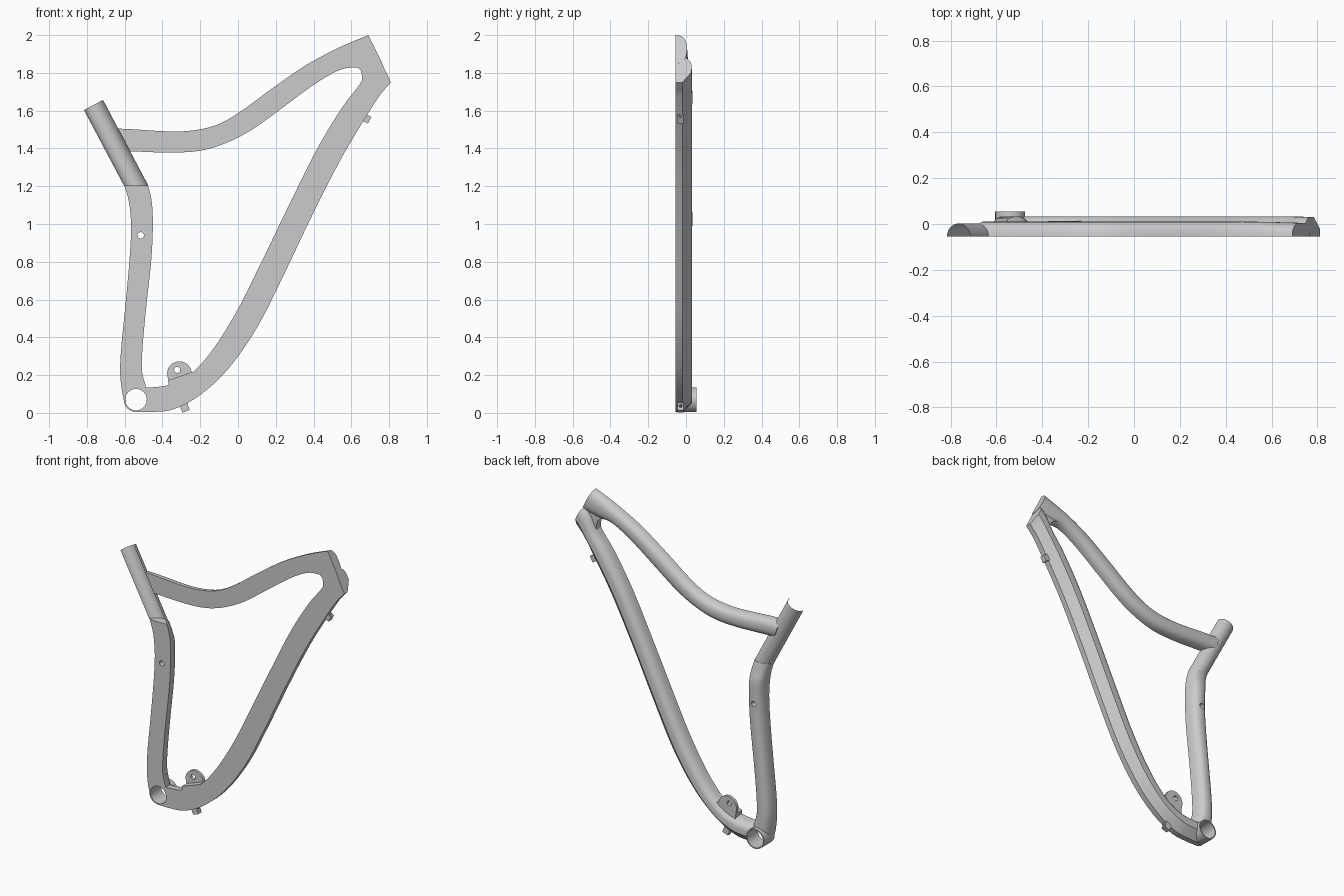
import bpy, bmesh, math
from mathutils import Vector, Matrix

if "Cube" in bpy.data.objects:
    bpy.data.objects.remove(bpy.data.objects["Cube"])

Y0 = -0.055  # plane on which the frame is cut in half


def finish(name, bm, smooth=True, fix=True):
    if fix:
        bmesh.ops.recalc_face_normals(bm, faces=bm.faces)
    me = bpy.data.meshes.new(name)
    bm.to_mesh(me)
    bm.free()
    ob = bpy.data.objects.new(name, me)
    bpy.context.collection.objects.link(ob)
    if smooth:
        shade(ob)
    return ob


def shade(ob):
    bpy.ops.object.select_all(action='DESELECT')
    ob.select_set(True)
    bpy.context.view_layer.objects.active = ob
    bpy.ops.object.shade_smooth_by_angle(angle=math.radians(30))


def spline(pts, n=5):
    # Catmull-Rom through tuples of any length
    p = [Vector(a) for a in pts]
    p = [2 * p[0] - p[1]] + p + [2 * p[-1] - p[-2]]
    out = []
    for i in range(1, len(p) - 2):
        a, b, c, d = p[i - 1:i + 3]
        for k in range(n):
            t = k / n
            out.append(0.5 * (2 * b + (c - a) * t + (2 * a - 5 * b + 4 * c - d) * t * t
                              + (3 * b - a - 3 * c + d) * t ** 3))
    return out + [p[-2]]


def tube(name, stations, section):
    # station: (x, z) on one edge, (x, z) on the other edge, back y
    bm = bmesh.new()
    rings = []
    for x1, z1, x2, z2, yt in spline(stations):
        rings.append([bm.verts.new((x1 + (x2 - x1) * t, Y0 + (yt - Y0) * f, z1 + (z2 - z1) * t))
                      for t, f in section])
    m = len(section)
    for a, b in zip(rings, rings[1:]):
        for i in range(m):
            j = (i + 1) % m
            bm.faces.new((a[i], a[j], b[j], b[i]))
    bm.faces.new(rings[0])
    bm.faces.new(rings[-1])
    return finish(name, bm)


def rod(name, a, b, r, seg=32):
    a, b = Vector(a), Vector(b)
    bm = bmesh.new()
    rot = (b - a).to_track_quat('Z', 'Y').to_matrix().to_4x4()
    bmesh.ops.create_cone(bm, cap_ends=True, segments=seg, radius1=r, radius2=r,
                          depth=(b - a).length, matrix=Matrix.Translation((a + b) / 2) @ rot)
    return finish(name, bm)


def plate(name, outline, y1, y2):
    bm = bmesh.new()
    lo, hi = ([bm.verts.new((x, y, z)) for x, z in outline] for y in (y1, y2))
    bm.faces.new(lo)
    bm.faces.new(hi)
    for i in range(len(lo)):
        bm.faces.new((lo[i - 1], lo[i], hi[i], hi[i - 1]))
    return finish(name, bm)


def cut(ob, *cutters):
    for c in cutters:
        m = ob.modifiers.new("cut", 'BOOLEAN')
        m.operation, m.solver, m.object = 'DIFFERENCE', 'EXACT', c
        bpy.context.view_layer.objects.active = ob
        bpy.ops.object.modifier_apply(modifier=m.name)
    shade(ob)


def round_section(e, n=18):
    s = []
    for i in range(n + 1):
        a = math.pi * i / n
        c = math.cos(a)
        s.append((0.5 - 0.5 * math.copysign(abs(c) ** e, c), abs(math.sin(a)) ** e if 0 < i < n else 0))
    return s


# down tube: rounded inside, flat and chamfered outside
down_section = [(0, 0), (0, .35), (.03, .6), (.09, .78), (.18, .91), (.28, .98), (.36, 1),
                (.6, 1), (1, .42), (1, 0)]
down = tube("down_tube", [
    (-.54, .135, -.545, .005, .033), (-.46, .135, -.45, .005, .033),
    (-.36, .15, -.34, .02, .033), (-.25, .205, -.20, .095, .033),
    (-.13, .34, -.05, .235, .033), (0, .55, .10, .45, .033),
    (.12, .79, .235, .715, .033), (.27, 1.10, .385, 1.03, .033),
    (.42, 1.40, .54, 1.335, .033), (.55, 1.615, .67, 1.555, .033),
    (.645, 1.74, .75, 1.68, .033), (.70, 1.84, .785, 1.722, .031),
    (.745, 1.885, .81, 1.75, .030)], down_section)

# top tube
top = tube("top_tube", [
    (-.68, 1.505, -.64, 1.388, .01), (-.58, 1.503, -.54, 1.384, .01),
    (-.36, 1.49, -.36, 1.378, .01), (-.22, 1.498, -.20, 1.388, .01),
    (-.10, 1.53, -.06, 1.43, .01), (.02, 1.60, .08, 1.503, .01),
    (.17, 1.71, .235, 1.615, .01), (.35, 1.835, .41, 1.743, .01),
    (.50, 1.917, .545, 1.818, .01), (.60, 1.963, .645, 1.83, .008),
    (.69, 2.0, .765, 1.85, .005)], round_section(.8))

# corner fillet where the two tubes meet at the head
plate("head_gusset", [(.60, 1.838), (.63, 1.832), (.65, 1.812), (.657, 1.785), (.655, 1.75),
                      (.70, 1.80), (.72, 1.87), (.66, 1.86)], Y0, -.01)

# lower seat tube
seat = tube("lower_seat_tube", [
    (-.603, 1.205, -.477, 1.205, .003), (-.585, 1.15, -.462, 1.15, .015),
    (-.572, 1.08, -.453, 1.08, .032), (-.566, .97, -.451, .97, .033),
    (-.575, .80, -.460, .80, .033), (-.598, .55, -.487, .55, .033),
    (-.618, .35, -.505, .35, .033), (-.624, .22, -.508, .22, .033),
    (-.615, .12, -.485, .13, .033), (-.597, .04, -.475, .06, .033)], round_section(.8))

# upper seat tube: open half shell, cut level at the bottom
A, B, R = Vector((-.765, 0, 1.63)), Vector((-.54, 0, 1.205)), .057
axis = (B - A).normalized()
side = Vector((-axis.z, 0, axis.x))
bm = bmesh.new()
rows = []
for i in range(25):
    a = math.pi * i / 24
    off = side * (R * math.cos(a)) + Vector((0, Y0 + R * math.sin(a), 0))
    hi, lo = A + off, B + off
    lo += axis * ((1.205 - lo.z) / axis.z)
    rows.append((bm.verts.new(hi), bm.verts.new(lo)))
for (a, b), (c, d) in zip(rows, rows[1:]):
    bm.faces.new((a, c, d, b))
bm.normal_update()
bm.faces.ensure_lookup_table()
if bm.faces[12].normal.y < 0:
    bmesh.ops.reverse_faces(bm, faces=bm.faces)
finish("upper_seat_tube", bm, fix=False)

# bottom bracket shell
C = (-.54, .07)
bracket = rod("bottom_bracket", (C[0], Y0, C[1]), (C[0], .055, C[1]), .065, 48)

# tab with a hole, and its footing on the down tube
tab_out = [(-.31 + .065 * math.cos(math.radians(a)), .208 + .065 * math.sin(math.radians(a)))
           for a in range(0, 191, 10)]
tab = plate("mount_tab", tab_out + [(-.36, .13), (-.25, .17)], -.008, .012)
plate("mount_footing", [(-.365, .13), (-.37, .172), (-.24, .218), (-.22, .20)], Y0, .012)


# cable guides under the down tube
def guide(name, x, z, ang, w, h):
    t = Vector((math.cos(ang), 0, math.sin(ang)))
    n = Vector((t.z, 0, -t.x))
    o = Vector((x, 0, z))
    pts = [o + t * (w * i) + n * (h * j) for i, j in ((-.5, -.5), (.5, -.5), (.5, .5), (-.5, .5))]
    ob = plate(name, [(p.x, p.z) for p in pts], -.045, -.012)
    mid = o + Vector((0, -.0285, 0))
    return ob, rod(name + "_cutter", mid - t * .06, mid + t * .06, .009, 16)


upper_guide, upper_cut = guide("upper_cable_guide", .682, 1.557, math.radians(61), .04, .034)
lower_guide, lower_cut = guide("lower_cable_guide", -.283, .03, math.radians(20), .042, .046)

# holes
bore = rod("bore_cutter", (C[0], -.2, C[1]), (C[0], .2, C[1]), .057, 48)
pin = rod("pin_cutter", (-.515, -.2, .94), (-.515, .2, .94), .017, 24)
eye = rod("eye_cutter", (-.322, -.2, .228), (-.322, .2, .228), .016, 24)
post = rod("post_cutter", A + Vector((0, Y0, 0)) - axis * .1, B + Vector((0, Y0, 0)) + axis * .05, R - .001, 48)
cut(bracket, bore)
cut(down, bore)
cut(seat, bore, pin)
cut(tab, eye)
cut(top, post)
cut(upper_guide, upper_cut)
cut(lower_guide, lower_cut)
for c in (bore, pin, eye, post, upper_cut, lower_cut):
    bpy.data.objects.remove(c, do_unlink=True)
